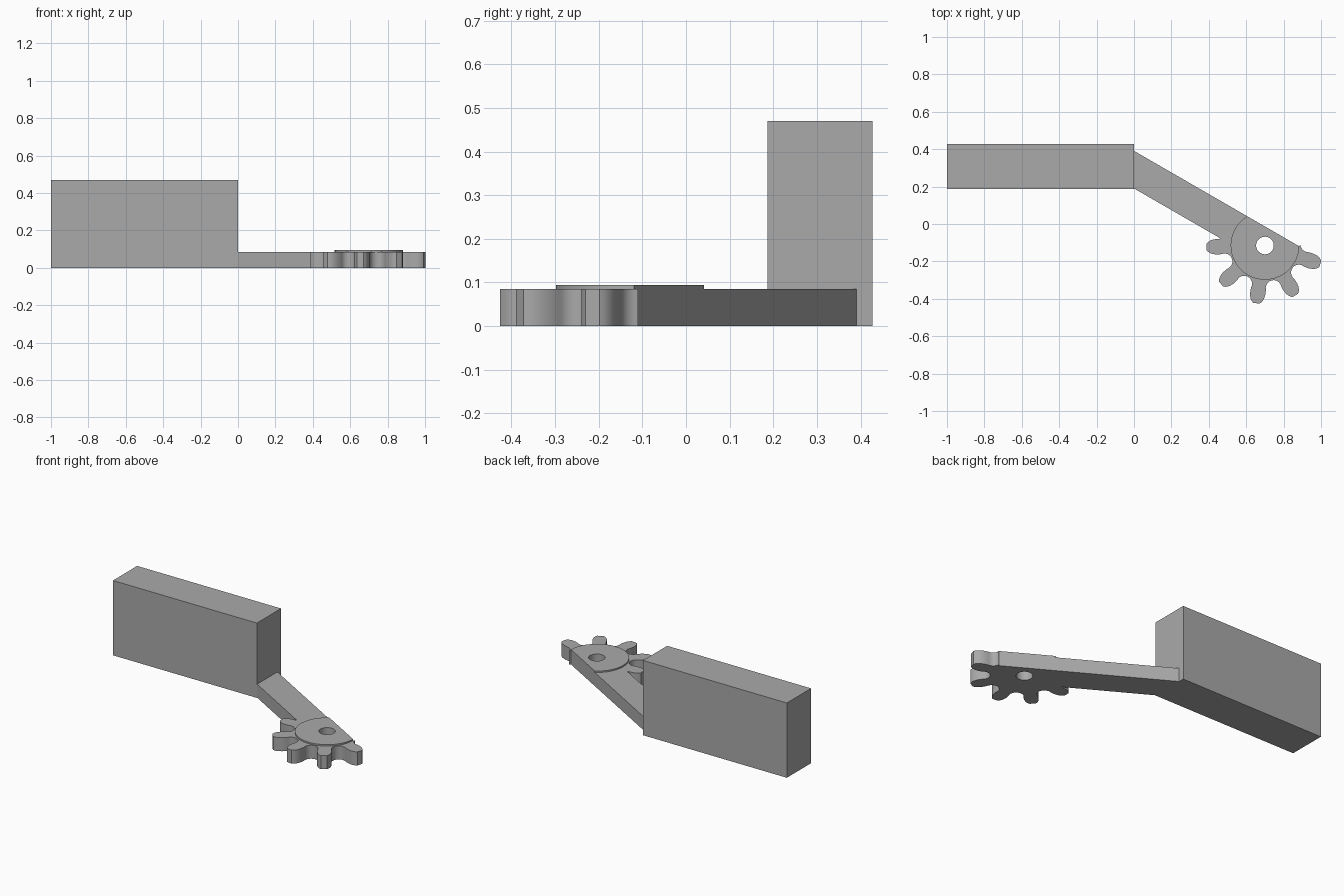
import bpy, bmesh
from math import sin, cos, radians, pi
from mathutils import Vector, Matrix

old = bpy.data.objects.get("Cube")
if old:
    bpy.data.objects.remove(old, do_unlink=True)

grey = bpy.data.materials.new("plain_grey")
grey.use_nodes = True
colour = (0.4, 0.4, 0.4, 1)
grey.diffuse_color = colour
grey.node_tree.nodes["Principled BSDF"].inputs["Base Color"].default_value = colour

ARM_TOP, DISC_TOP, BLOCK_TOP = 0.085, 0.094, 0.47
HUB = Vector((0.70, -0.115))
DISC_R, HOLE_R = 0.183, 0.047
ARM_ANGLE = radians(-30)
TEETH_START, PITCH = 181.5, 40


def turned(point, degrees):
    """Rotate a hub-local point and move it to the hub."""
    return HUB + Matrix.Rotation(radians(degrees), 2) @ Vector(point)


def circle(radius, start=0, end=360, steps=48):
    return [turned((radius, 0), start + (end - start) * i / steps) for i in range(steps)]


def plate(name, loops, z0, z1):
    """Extrude a flat outline, with optional holes, from z0 to z1."""
    bm = bmesh.new()
    edges = []
    for loop in loops:
        verts = [bm.verts.new((p.x, p.y, z0)) for p in loop]
        edges += [bm.edges.new((a, b)) for a, b in zip(verts, verts[1:] + verts[:1])]
    bmesh.ops.triangle_fill(bm, edges=edges, use_beauty=True, normal=(0, 0, 1))
    result = bmesh.ops.extrude_face_region(bm, geom=bm.faces[:])
    top = [g for g in result["geom"] if isinstance(g, bmesh.types.BMVert)]
    bmesh.ops.translate(bm, verts=top, vec=(0, 0, z1 - z0))
    bmesh.ops.recalc_face_normals(bm, faces=bm.faces[:])
    mesh = bpy.data.meshes.new(name)
    bm.to_mesh(mesh)
    bm.free()
    mesh.materials.append(grey)
    obj = bpy.data.objects.new(name, mesh)
    bpy.context.collection.objects.link(obj)
    bpy.ops.object.select_all(action="DESELECT")
    obj.select_set(True)
    bpy.context.view_layer.objects.active = obj
    bpy.ops.object.shade_smooth_by_angle(angle=radians(32))
    return obj


# Tall block
plate("block", [[Vector(p) for p in ((-1, 0.187), (0, 0.187), (0, 0.427), (-1, 0.427))]],
      0, BLOCK_TOP)

# Gear sector outline: rounded teeth joined by round valleys
flank = [(0.245, 0.041), (0.262, 0.041), (0.28, 0.038), (0.293, 0.033),
         (0.304, 0.026), (0.312, 0.017)]
tooth = [(r, -w) for r, w in flank] + [(r, w) for r, w in reversed(flank)]
gear = []
for k in range(5):
    axis = TEETH_START + PITCH * k
    gear += [turned(p, axis) for p in tooth]
    for i in range(13 if k < 4 else 7):
        a = pi * i / 12
        gear.append(turned((0.232 - 0.042 * sin(a), -0.042 * cos(a)), axis + PITCH / 2))

# Arm and gear in one plate, leaving the part of the first tooth inside the arm out
direction = Vector((cos(ARM_ANGLE), sin(ARM_ANGLE)))
arm_low, arm_high = Vector((0, 0.19)), Vector((0, 0.391))
normal = Vector((-direction.y, direction.x))
gear = [p for p in gear if (p - arm_low).dot(normal) < 0 or p.x > HUB.x]
join = arm_low + direction * 0.533
chord = (arm_high - HUB).dot(normal)
half = (DISC_R ** 2 - chord ** 2) ** 0.5
chord_end = HUB + normal * chord + direction * half
plate("arm_with_gear", [[arm_high, arm_low, join] + gear + [chord_end], circle(HOLE_R)],
      0, ARM_TOP)

# Thin raised disc, cut flush with the outer side of the arm
chord_start = HUB + normal * chord - direction * half
first = (chord_start - HUB)
start = 60 + Vector((chord, half)).angle(Vector((1, 0))) * 180 / pi
end = 420 - (start - 60)
disc = circle(DISC_R, start, end, 64) + [chord_end]
plate("hub_disc", [disc, circle(HOLE_R)], ARM_TOP, DISC_TOP)
